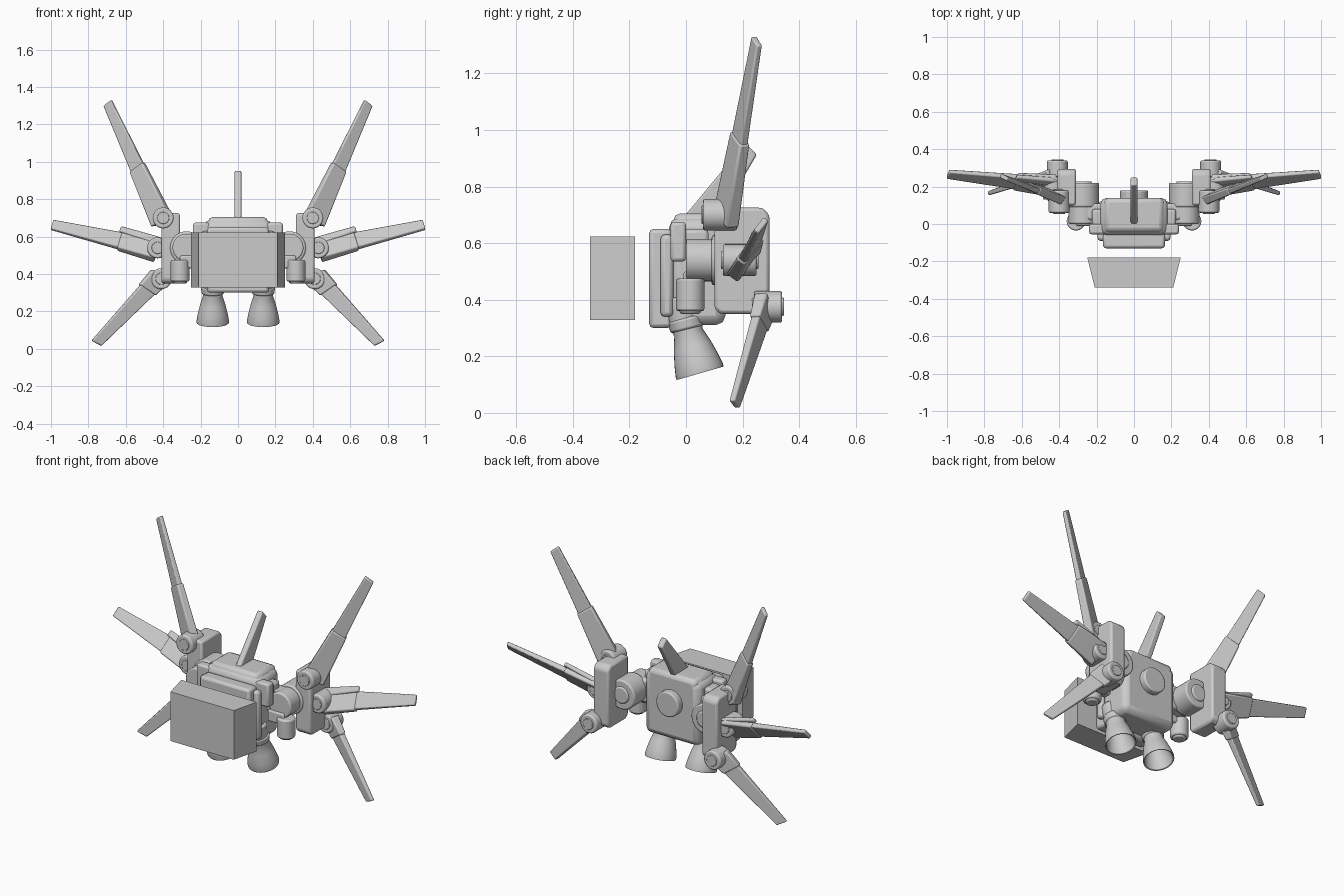
import bpy, bmesh, math
from mathutils import Vector, Matrix

cube = bpy.data.objects.get("Cube")
if cube:
    bpy.data.objects.remove(cube, do_unlink=True)


def material(name, value):
    m = bpy.data.materials.new(name)
    m.use_nodes = True
    colour = (value, value, value, 1)
    m.diffuse_color = colour
    m.node_tree.nodes["Principled BSDF"].inputs["Base Color"].default_value = colour
    return m


GREY = material("light_grey", 0.6)


def finish(name, bm, bevel=0.0, mirror=False):
    bmesh.ops.recalc_face_normals(bm, faces=bm.faces)
    mesh = bpy.data.meshes.new(name)
    bm.to_mesh(mesh)
    bm.free()
    ob = bpy.data.objects.new(name, mesh)
    bpy.context.collection.objects.link(ob)
    mesh.materials.append(GREY)
    if bevel:
        mod = ob.modifiers.new("soft_edges", 'BEVEL')
        mod.width, mod.segments = bevel, 2
        mod.limit_method, mod.angle_limit = 'ANGLE', math.radians(40)
    if mirror:
        ob.modifiers.new("both_sides", 'MIRROR').use_mirror_merge = False
    bpy.ops.object.select_all(action='DESELECT')
    bpy.context.view_layer.objects.active = ob
    ob.select_set(True)
    bpy.ops.object.shade_smooth_by_angle(angle=math.radians(32))


def box(name, low, high, bevel=0.01, mirror=False):
    bm = bmesh.new()
    bmesh.ops.create_cube(bm, size=1)
    low, high = Vector(low), Vector(high)
    size = Matrix.Diagonal(high - low)
    for v in bm.verts:
        v.co = (low + high) / 2 + size @ v.co
    finish(name, bm, bevel, mirror)


def cylinder(name, a, b, r1, r2=None, bevel=0.008, mirror=True):
    a, b = Vector(a), Vector(b)
    bm = bmesh.new()
    place = Matrix.Translation((a + b) / 2) @ (b - a).to_track_quat('Z', 'Y').to_matrix().to_4x4()
    bmesh.ops.create_cone(bm, cap_ends=True, segments=32, radius1=r1, radius2=r2 or r1,
                          depth=(b - a).length, matrix=place)
    finish(name, bm, bevel, mirror)


def prism(name, outline, x0, x1, bevel=0.0, mirror=False):
    # outline in the y-z plane, pushed out along x
    bm = bmesh.new()
    face = bm.faces.new([bm.verts.new((x0, y, z)) for y, z in outline])
    out = bmesh.ops.extrude_face_region(bm, geom=[face])
    for v in out["geom"]:
        if isinstance(v, bmesh.types.BMVert):
            v.co.x = x1
    finish(name, bm, bevel, mirror)


def taper(name, root, tip, across, w0, w1, t0, t1, bevel=0.008, slant=0.0):
    # flat tapered blade from root to tip, its width lying along "across"
    root, tip = Vector(root), Vector(tip)
    axis = (tip - root).normalized()
    across = Vector(across)
    across = (across - axis * across.dot(axis)).normalized()
    normal = axis.cross(across)
    bm = bmesh.new()
    bmesh.ops.create_cube(bm, size=1)
    for v in bm.verts:
        u, s, n = v.co
        w, t = (w1, t1) if u > 0 else (w0, t0)
        v.co = (tip + axis * s * slant if u > 0 else root) + across * s * w + normal * n * t
    finish(name, bm, bevel, True)


def wing(name, root, tip, across, w0, w1, reach, slant):
    root, tip = Vector(root), Vector(tip)
    taper(name + "_blade", root, tip, across, w0 * 0.85, w1, 0.036, 0.022, 0.006, slant)
    wm = w0 + (w1 - w0) * reach
    taper(name + "_sleeve", root, root.lerp(tip, reach), across, w0, wm, 0.05, 0.04, 0.008, slant)


# Front block, floating ahead of the body
bm = bmesh.new()
bmesh.ops.create_cube(bm, size=1)
for v in bm.verts:
    front = v.co.y < 0
    v.co = (v.co.x * (0.42 if front else 0.5), -0.34 if front else -0.18, 0.475 + v.co.z * 0.295)
finish("front_block", bm)

# Body
box("body", (-0.18, -0.06, 0.31), (0.18, 0.14, 0.69), 0.035)
box("body_top", (-0.16, -0.045, 0.62), (0.16, 0.14, 0.705), 0.025)
box("chest_plate", (-0.165, -0.13, 0.30), (0.165, -0.05, 0.65), 0.015)
box("chest_rim", (-0.195, -0.09, 0.34), (0.195, -0.045, 0.63), 0.015)
box("shoulder_box", (0.15, -0.055, 0.535), (0.24, 0.0, 0.675), 0.012, True)
box("shoulder_pad", (0.14, -0.02, 0.56), (0.225, 0.08, 0.65), 0.015, True)
cylinder("back_hub", (0, 0.12, 0.54), (0, 0.18, 0.54), 0.075, mirror=False)
prism("top_fin", [(-0.01, 0.69), (0.21, 0.955), (0.25, 0.912), (0.12, 0.69)], -0.018, 0.018, 0.007)

# Arms between the body and the wing mounts
box("arm_link", (0.15, 0.02, 0.47), (0.28, 0.11, 0.61), 0.015, True)
cylinder("arm_joint_front", (0.275, 0.0, 0.54), (0.275, 0.1, 0.54), 0.075)
cylinder("arm_joint_rear", (0.275, 0.09, 0.54), (0.275, 0.22, 0.54), 0.088)
cylinder("arm_joint_cap", (0.275, 0.2, 0.54), (0.275, 0.228, 0.54), 0.05)
cylinder("thruster_pod", (0.31, 0.015, 0.36), (0.31, 0.015, 0.475), 0.05)
cylinder("thruster_tip", (0.31, 0.015, 0.35), (0.31, 0.015, 0.39), 0.038)
box("thruster_bracket", (0.2, -0.01, 0.43), (0.31, 0.045, 0.5), 0.01, True)

# Wing mounts with joints
prism("wing_mount", [(0.1, 0.37), (0.1, 0.725), (0.27, 0.725), (0.295, 0.70), (0.295, 0.37), (0.27, 0.35), (0.12, 0.35)],
      0.31, 0.41, 0.012, True)
for label, x, z, y0, y1 in [("upper", 0.40, 0.70, 0.06, 0.18), ("middle", 0.43, 0.54, 0.13, 0.25),
                            ("lower", 0.41, 0.375, 0.24, 0.34)]:
    cylinder(label + "_joint", (x, y0, z), (x, y1, z), 0.056)
    cylinder(label + "_joint_pin", (x, y0 - 0.006, z), (x, y1 + 0.006, z), 0.032, bevel=0.003)

# Wings
wing("upper_wing", (0.405, 0.14, 0.68), (0.697, 0.25, 1.315), (0.85, 0.42, -0.4), 0.125, 0.055, 0.46, -0.01)
wing("middle_wing", (0.43, 0.205, 0.53), (0.995, 0.266, 0.663), (-0.15, 0.6, 0.78), 0.145, 0.06, 0.36, 0.0)
wing("lower_wing", (0.42, 0.28, 0.385), (0.757, 0.172, 0.03), (0.74, -0.3, 0.67), 0.115, 0.058, 0.2, 0.02)
taper("small_wing", (0.43, 0.225, 0.575), (0.63, 0.248, 0.64), (0, 0.6, 0.78), 0.05, 0.035, 0.03, 0.022)

# Main nozzles: an open bell on a swivel neck
bm = bmesh.new()
profile = [(0.048, 0.19), (0.055, 0.165), (0.052, 0.15), (0.068, 0.1), (0.08, 0.05), (0.087, 0.01), (0.086, 0),
           (0.08, 0.002), (0.07, 0.06), (0.05, 0.12), (0.015, 0.14)]
verts = [bm.verts.new((r, 0, h)) for r, h in profile]
edges = [bm.edges.new(pair) for pair in zip(verts, verts[1:])]
bmesh.ops.spin(bm, geom=verts + edges, axis=(0, 0, 1), cent=(0, 0, 0), angle=math.tau, steps=32)
bmesh.ops.remove_doubles(bm, verts=bm.verts, dist=0.0005)
bm.transform(Matrix.Translation((0.135, 0.05, 0.14)) @ Matrix.Rotation(math.radians(16), 4, 'X'))
finish("nozzle_bell", bm, 0, True)
cylinder("nozzle_collar", (0.135, 0.005, 0.295), (0.135, -0.005, 0.335), 0.06, 0.063)
cylinder("nozzle_neck", (0.135, -0.005, 0.31), (0.135, -0.025, 0.41), 0.055, 0.06)
